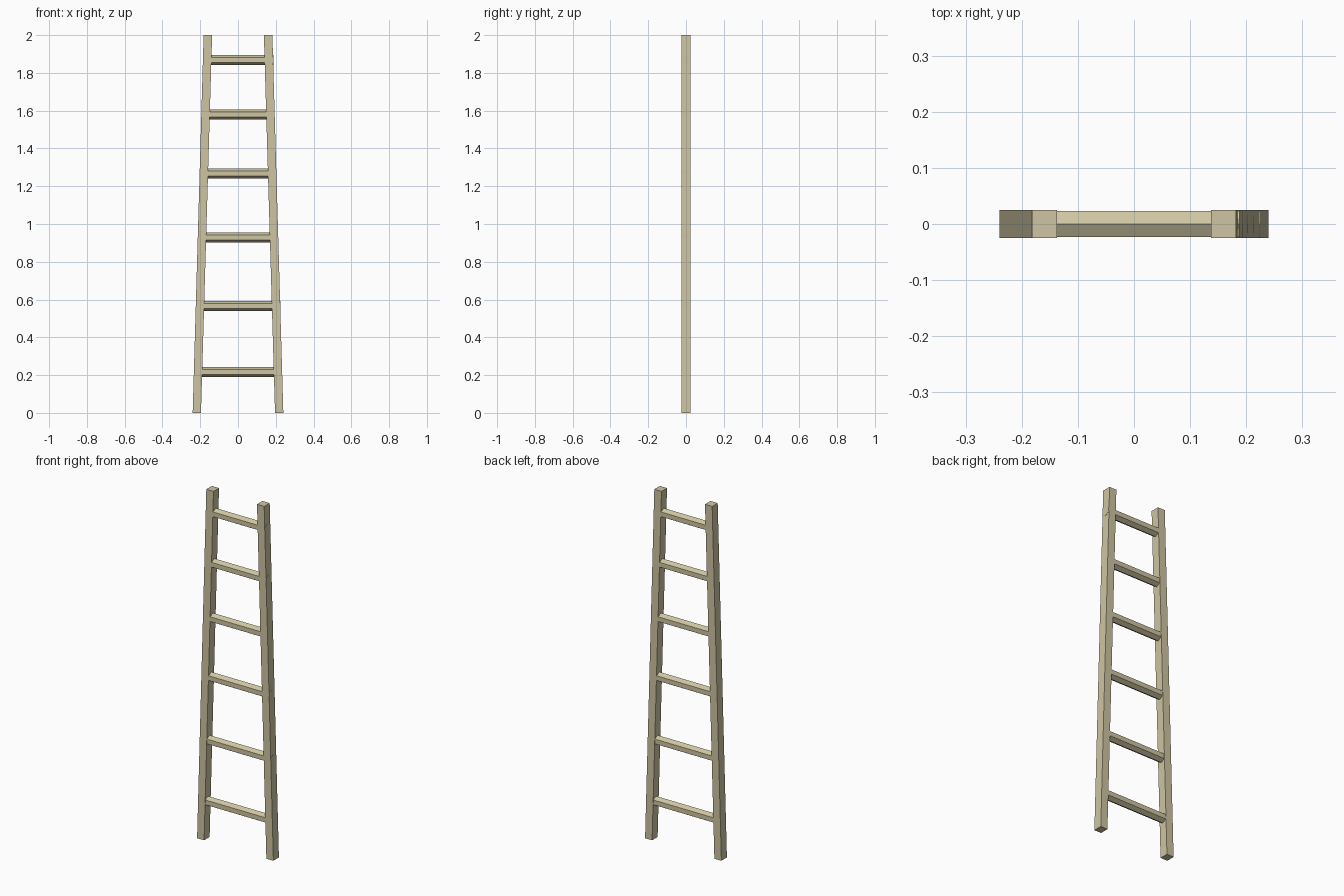
import bpy, bmesh, math
from mathutils import Matrix

if "Cube" in bpy.data.objects:
    bpy.data.objects.remove(bpy.data.objects["Cube"])

mat = bpy.data.materials.new("pale_wood")
mat.diffuse_color = (0.62, 0.56, 0.36, 1)
mat.use_nodes = True
mat.node_tree.nodes["Principled BSDF"].inputs["Base Color"].default_value = mat.diffuse_color

H = 2.0
BOT_OUT, BOT_IN = 0.24, 0.196
TOP_OUT, TOP_IN = 0.182, 0.137
HALF_DEPTH = 0.025


def finish(name, bm):
    bmesh.ops.recalc_face_normals(bm, faces=bm.faces)
    mesh = bpy.data.meshes.new(name)
    bm.to_mesh(mesh)
    bm.free()
    mesh.materials.append(mat)
    obj = bpy.data.objects.new(name, mesh)
    bpy.context.collection.objects.link(obj)
    return obj


def rail(name, side):
    # leaning square post: front profile extruded in depth
    profile = [(BOT_IN, 0), (BOT_OUT, 0), (TOP_OUT, H), (TOP_IN, H)]
    bm = bmesh.new()
    face = bm.faces.new([bm.verts.new((side * x, -HALF_DEPTH, z)) for x, z in profile])
    ext = bmesh.ops.extrude_face_region(bm, geom=[face])
    verts = [v for v in ext["geom"] if isinstance(v, bmesh.types.BMVert)]
    bmesh.ops.translate(bm, verts=verts, vec=(0, 2 * HALF_DEPTH, 0))
    return finish(name, bm)


def rung(name, z, poke):
    # hexagonal bar with a ridge on top, passing through the right rail
    outer = BOT_OUT + (TOP_OUT - BOT_OUT) * z / H
    x0, x1 = -outer + 0.005, outer + poke
    bm = bmesh.new()
    bmesh.ops.create_cone(bm, cap_ends=True, segments=6, radius1=0.027,
                          radius2=0.027, depth=x1 - x0)
    # cone corner (+y or +x) is turned to point up
    corner = bm.verts[:][0].co
    a = math.atan2(corner.y, corner.x)
    bm.transform(Matrix.Translation(((x0 + x1) / 2, 0, z))
                 @ Matrix.Rotation(math.pi / 2, 4, 'Y')
                 @ Matrix.Rotation(-a, 4, 'Z'))
    return finish(name, bm)


# side rails
rail("left_rail", -1)
rail("right_rail", 1)

# rungs
for i, (z, poke) in enumerate([(0.217, -0.001), (0.566, 0.001), (0.929, 0.0),
                               (1.267, 0.0), (1.579, 0.0), (1.868, 0.002)]):
    rung(f"rung_{i + 1}", z, poke)
